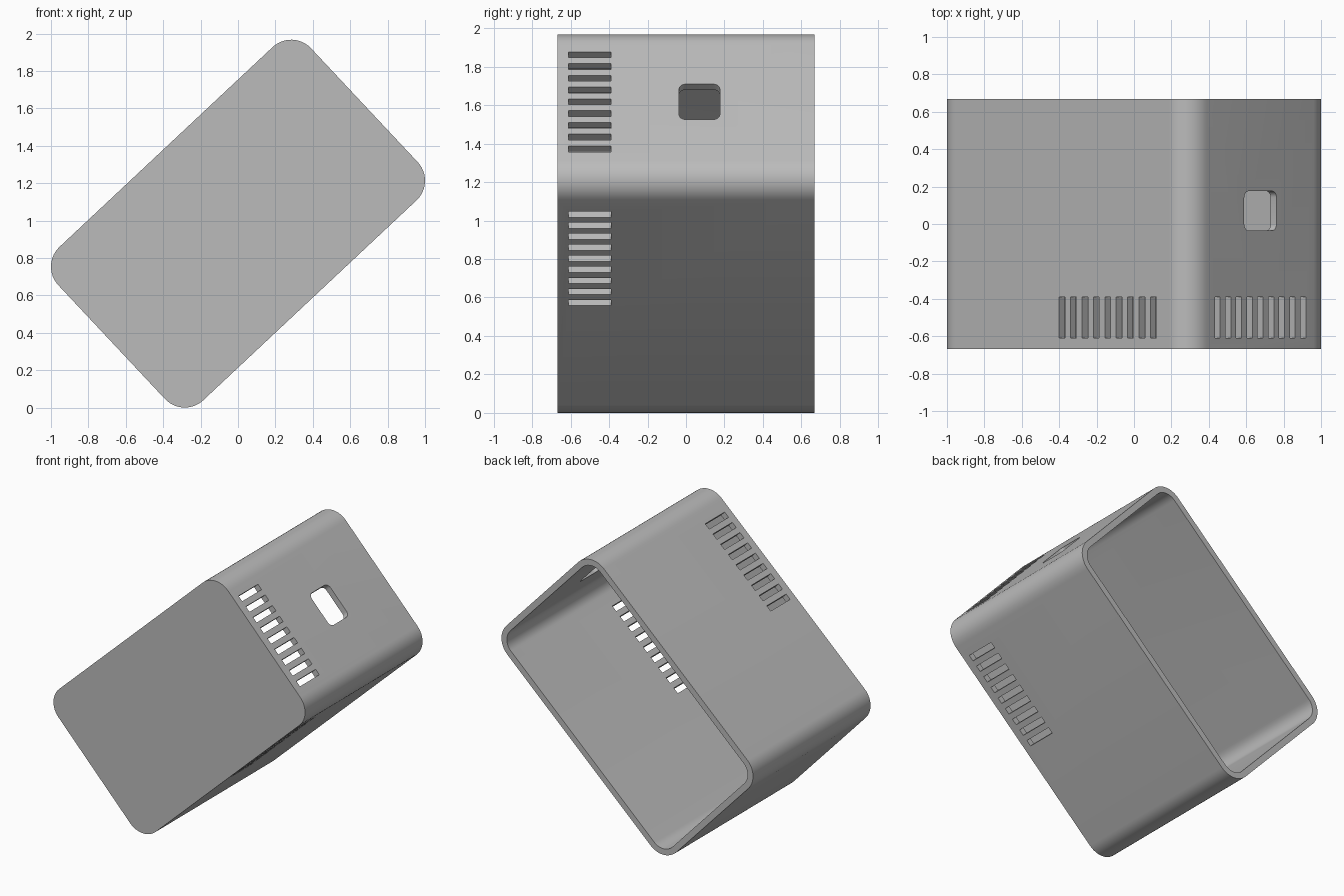
import bpy, bmesh, math
from mathutils import Matrix, Vector

cube = bpy.data.objects.get("Cube")
if cube:
    bpy.data.objects.remove(cube, do_unlink=True)

HALF_LEN, HALF_WID, RADIUS = 0.926, 0.562, 0.145
HALF_DEPTH, WALL = 0.667, 0.043
TILT, LIFT = math.radians(43.15), 0.984

grey = bpy.data.materials.new("plain grey")
grey.use_nodes = True
grey.diffuse_color = (0.5, 0.5, 0.5, 1)
grey.node_tree.nodes["Principled BSDF"].inputs["Base Color"].default_value = grey.diffuse_color


def rounded_prism(bm, half_a, half_b, radius, low, high, axes, centre=(0, 0, 0), steps=12):
    """Rounded rectangle in the first two axes, extruded along the third."""
    a, b, n = (Vector(v) for v in axes)
    rim = []
    for quarter, (sa, sb) in enumerate(((1, 1), (-1, 1), (-1, -1), (1, -1))):
        for i in range(steps + 1):
            t = math.pi / 2 * (quarter + i / steps)
            rim.append(a * (sa * (half_a - radius) + radius * math.cos(t))
                       + b * (sb * (half_b - radius) + radius * math.sin(t))
                       + Vector(centre))
    bottom = [bm.verts.new(p + n * low) for p in rim]
    top = [bm.verts.new(p + n * high) for p in rim]
    bm.faces.new(bottom)
    bm.faces.new(top)
    for i in range(len(rim)):
        j = (i + 1) % len(rim)
        bm.faces.new((bottom[i], bottom[j], top[j], top[i]))


def box(bm, centre, size):
    bmesh.ops.create_cube(bm, size=1, matrix=Matrix.Translation(centre) @ Matrix.Diagonal((*size, 1)))


def finish(bm, name):
    bmesh.ops.recalc_face_normals(bm, faces=bm.faces)
    mesh = bpy.data.meshes.new(name)
    bm.to_mesh(mesh)
    bm.free()
    mesh.materials.append(grey)
    obj = bpy.data.objects.new(name, mesh)
    bpy.context.collection.objects.link(obj)
    return obj


X, Y, Z = (1, 0, 0), (0, 1, 0), (0, 0, 1)

# Outer body
bm = bmesh.new()
rounded_prism(bm, HALF_LEN, HALF_WID, RADIUS, -HALF_DEPTH, HALF_DEPTH, (X, Z, Y))
housing = finish(bm, "housing")

# Cavity, open at the back
bm = bmesh.new()
rounded_prism(bm, HALF_LEN - WALL, HALF_WID - WALL, RADIUS - WALL,
              WALL - HALF_DEPTH, HALF_DEPTH + 0.1, (X, Z, Y))
cavity = finish(bm, "cavity_cutter")

# Vent slots on three walls, and the rounded port
bm = bmesh.new()
for i in range(9):
    step = (i - 4) * 0.0838
    box(bm, (HALF_LEN, -0.5, step), (0.16, 0.22, 0.042))
    for side in (-1, 1):
        box(bm, (0.334 + step, -0.5, side * HALF_WID), (0.043, 0.22, 0.16))
rounded_prism(bm, 0.106, 0.126, 0.035, -0.08, 0.08, (Y, Z, X), (HALF_LEN, 0.07, 0), 6)
openings = finish(bm, "openings_cutter")

bpy.context.view_layer.objects.active = housing
for cutter in (cavity, openings):
    cutter.hide_render = True
    mod = housing.modifiers.new(cutter.name, 'BOOLEAN')
    mod.operation, mod.solver, mod.object = 'DIFFERENCE', 'EXACT', cutter
    bpy.ops.object.modifier_apply(modifier=mod.name)
for cutter in (cavity, openings):
    bpy.data.objects.remove(cutter, do_unlink=True)

# Tilt the finished housing onto its lower corner
housing.data.transform(Matrix.Translation((0, 0, LIFT)) @ Matrix.Rotation(-TILT, 4, 'Y'))
bpy.ops.object.select_all(action='DESELECT')
housing.select_set(True)
bpy.ops.object.shade_smooth_by_angle(angle=math.radians(30))
